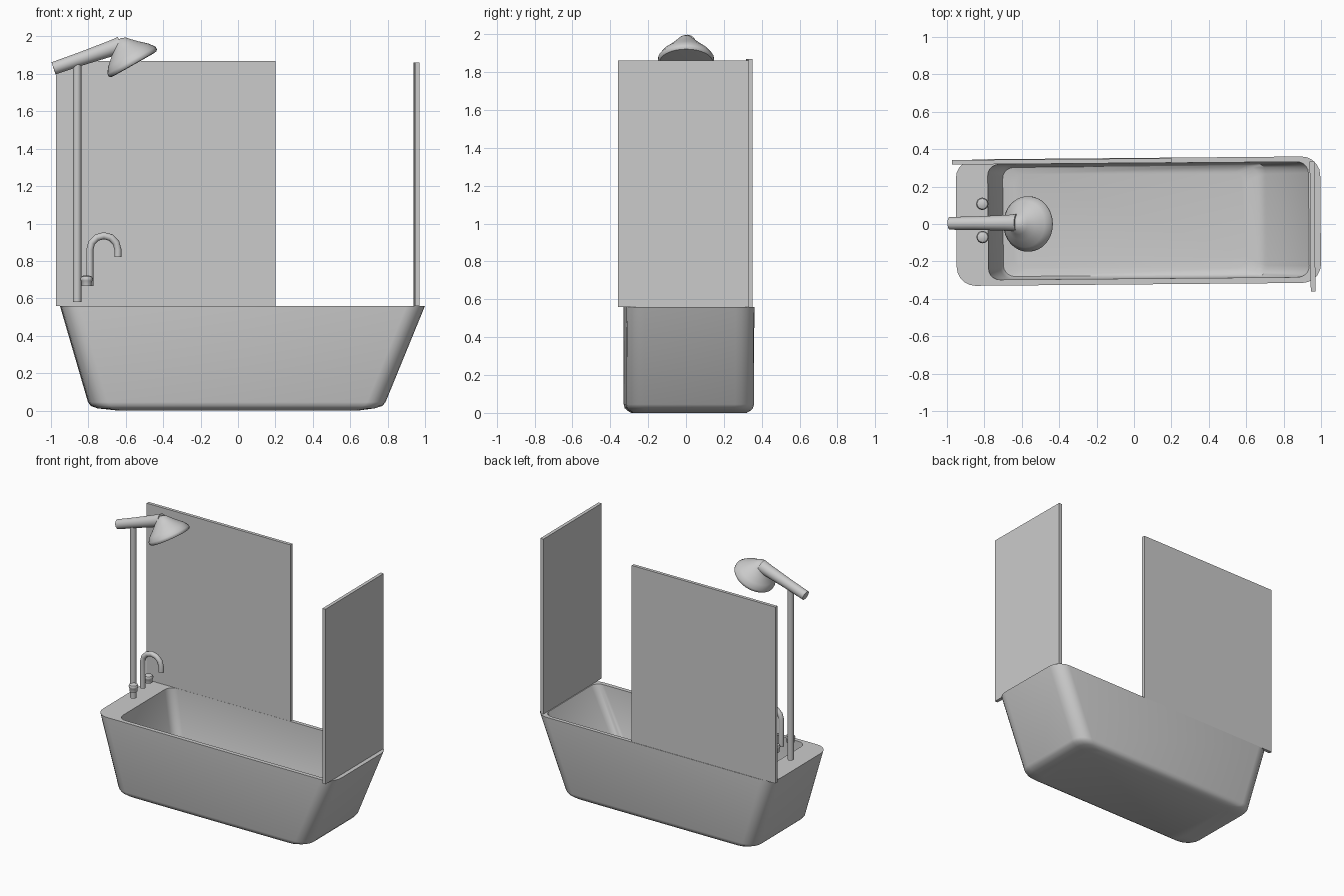
import bpy, bmesh
from math import sin, cos, pi, radians, atan2
from mathutils import Matrix, Vector

if "Cube" in bpy.data.objects:
    bpy.data.objects.remove(bpy.data.objects["Cube"])

TURN = Matrix.Rotation(radians(0.5), 4, 'Z')  # whole set sits very slightly turned


def finish(name, bm, matrix=Matrix(), smooth=True):
    bmesh.ops.recalc_face_normals(bm, faces=bm.faces)
    mesh = bpy.data.meshes.new(name)
    bm.to_mesh(mesh)
    bm.free()
    obj = bpy.data.objects.new(name, mesh)
    bpy.context.collection.objects.link(obj)
    obj.matrix_world = TURN @ matrix
    if smooth:
        bpy.ops.object.select_all(action='DESELECT')
        obj.select_set(True)
        bpy.context.view_layer.objects.active = obj
        bpy.ops.object.shade_smooth_by_angle(angle=radians(40))
    return obj


def loft(name, rings, matrix=Matrix()):
    bm = bmesh.new()
    loops = [[bm.verts.new(p) for p in ring] for ring in rings]
    n = len(loops[0])
    for a, b in zip(loops, loops[1:]):
        for i in range(n):
            j = (i + 1) % n
            bm.faces.new((a[i], a[j], b[j], b[i]))
    bm.faces.new(loops[0])
    bm.faces.new(loops[-1])
    return finish(name, bm, matrix)


def rounded_rect(x0, x1, y0, y1, r, z, seg=5):
    pts = []
    corners = ((x1 - r, y1 - r), (x0 + r, y1 - r), (x0 + r, y0 + r), (x1 - r, y0 + r))
    for k, (cx, cy) in enumerate(corners):
        for i in range(seg + 1):
            a = (k + i / seg) * pi / 2
            pts.append((cx + r * cos(a), cy + r * sin(a), z))
    return pts


def lathe(name, profile, matrix, n=24):
    return loft(name, [[(r * cos(2 * pi * i / n), r * sin(2 * pi * i / n), z)
                        for i in range(n)] for r, z in profile], matrix)


def panel(name, lo, hi):
    bm = bmesh.new()
    bmesh.ops.create_cube(bm, size=1)
    lo, hi = Vector(lo), Vector(hi)
    bmesh.ops.scale(bm, vec=hi - lo, verts=bm.verts)
    bmesh.ops.translate(bm, vec=(lo + hi) / 2, verts=bm.verts)
    return finish(name, bm, smooth=False)


def sweep_xz(name, path, r, y, n=12):
    rings = []
    for i, (x, z) in enumerate(path):
        (xa, za), (xb, zb) = path[max(i - 1, 0)], path[min(i + 1, len(path) - 1)]
        t = atan2(zb - za, xb - xa)
        rings.append([(x - sin(t) * r * cos(a), y + r * sin(a), z + cos(t) * r * cos(a))
                      for a in (2 * pi * k / n for k in range(n))])
    return loft(name, rings)


# Bathtub: outer shell up to the rim, then back down inside
loft("bathtub", [
    rounded_rect(-0.64, 0.64, -0.285, 0.315, 0.08, 0.0),
    rounded_rect(-0.75, 0.73, -0.305, 0.335, 0.09, 0.012),
    rounded_rect(-0.785, 0.77, -0.318, 0.348, 0.10, 0.025),
    rounded_rect(-0.80, 0.787, -0.323, 0.353, 0.10, 0.045),
    rounded_rect(-0.95, 0.998, -0.323, 0.353, 0.10, 0.56),
    rounded_rect(-0.78, 0.935, -0.292, 0.325, 0.06, 0.56),
    rounded_rect(-0.715, 0.71, -0.288, 0.321, 0.06, 0.10),
    rounded_rect(-0.70, 0.66, -0.275, 0.308, 0.06, 0.075),
    rounded_rect(-0.64, 0.60, -0.24, 0.273, 0.06, 0.065),
])

# Screens
panel("back_screen", (-0.97, 0.326, 0.56), (0.203, 0.35, 1.87))
panel("end_screen", (0.942, -0.368, 0.56), (0.967, 0.325, 1.86))

# Shower riser and arm
lathe("shower_riser", [(0.022, 0.58), (0.022, 1.86)],
      Matrix.Translation((-0.86, 0.007, 0)), 16)
tilt = Matrix.Rotation(radians(71), 4, 'Y')
lathe("shower_arm", [(0.034, 0), (0.036, 0.15), (0.042, 0.32), (0.046, 0.38)],
      Matrix.Translation((-0.986, 0.012, 1.83)) @ tilt)

# Shower head: flared dome tipped toward the tub
lathe("shower_head", [(0.12, -0.006), (0.141, -0.004), (0.148, 0.005), (0.148, 0.02),
                      (0.125, 0.052), (0.085, 0.088), (0.055, 0.118), (0.035, 0.14), (0.012, 0.151)],
      Matrix.Translation((-0.56, 0.005, 1.855)) @ Matrix.Rotation(radians(-29.5), 4, 'Y'), 32)

# Hooked spout
arc = [(-0.717 - 0.075 * cos(a), 0.86 + 0.075 * sin(a)) for a in (pi * k / 6 for k in range(7))]
sweep_xz("spout", [(-0.792, 0.665)] + arc + [(-0.642, 0.82)], 0.019, 0.02)

# Tap knobs
for name, y in (("tap_front", -0.063), ("tap_back", 0.115)):
    lathe(name, [(0.026, 0.665), (0.028, 0.69), (0.031, 0.695), (0.033, 0.705), (0.028, 0.716), (0.014, 0.722)],
          Matrix.Translation((-0.81, y, 0)), 16)
